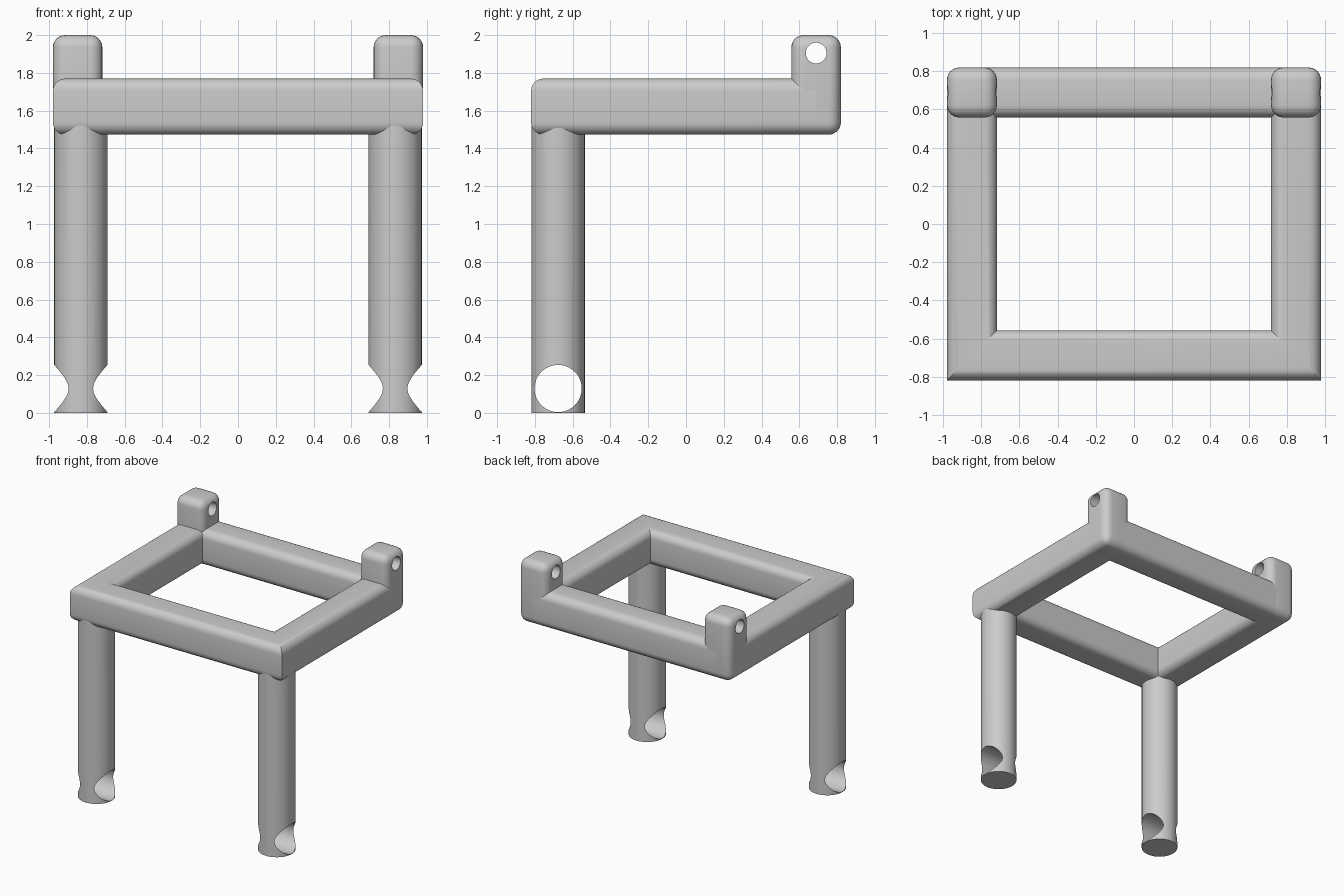
import bpy
import bmesh
import math
from mathutils import Vector, Matrix

cube = bpy.data.objects.get("Cube")
if cube:
    bpy.data.objects.remove(cube, do_unlink=True)

# Overall dimensions
HALF_X, HALF_Y = 0.98, 0.82
BAR_W, Z_LOW, Z_TOP, POST_TOP = 0.262, 1.473, 1.77, 2.0
ROUND = 0.065
CX, CY = HALF_X - BAR_W / 2, HALF_Y - BAR_W / 2
LEG_X, LEG_Y, LEG_R = 0.832, -0.677, 0.141

grey = bpy.data.materials.new("plain grey")
grey.use_nodes = True
colour = (0.6, 0.6, 0.6, 1)
grey.diffuse_color = colour
grey.node_tree.nodes["Principled BSDF"].inputs["Base Color"].default_value = colour


def make_object(name, bm):
    bmesh.ops.recalc_face_normals(bm, faces=bm.faces)
    mesh = bpy.data.meshes.new(name)
    bm.to_mesh(mesh)
    bm.free()
    obj = bpy.data.objects.new(name, mesh)
    bpy.context.collection.objects.link(obj)
    mesh.materials.append(grey)
    return obj


def activate(obj):
    bpy.ops.object.select_all(action='DESELECT')
    obj.select_set(True)
    bpy.context.view_layer.objects.active = obj


def smooth(obj):
    activate(obj)
    bpy.ops.object.shade_smooth_by_angle(angle=math.radians(30))


def cylinder(name, centre, radius, length, along_x=False):
    bm = bmesh.new()
    turn = Matrix.Rotation(math.pi / 2, 4, 'Y') if along_x else Matrix()
    bmesh.ops.create_cone(bm, cap_ends=True, segments=64, radius1=radius,
                          radius2=radius, depth=length,
                          matrix=Matrix.Translation(centre) @ turn)
    return make_object(name, bm)


def drill(obj, centre, radius):
    """Cut a round hole running left to right."""
    cutter = cylinder("hole_cutter", centre, radius, 0.6, True)
    mod = obj.modifiers.new("hole", 'BOOLEAN')
    mod.operation = 'DIFFERENCE'
    mod.solver = 'EXACT'
    mod.object = cutter
    activate(obj)
    bpy.ops.object.modifier_apply(modifier=mod.name)
    bpy.data.objects.remove(cutter, do_unlink=True)


def bar_profile(steps=6):
    """Rounded rectangle as (sideways, height) pairs."""
    w, h = BAR_W / 2 - ROUND, (Z_TOP - Z_LOW) / 2 - ROUND
    points = []
    for k, (sx, sz) in enumerate([(1, 1), (-1, 1), (-1, -1), (1, -1)]):
        for i in range(steps + 1):
            a = (k + i / steps) * math.pi / 2
            points.append((sx * w + ROUND * math.cos(a), sz * h + ROUND * math.sin(a)))
    return points


def swept_bar(name, path):
    """Sweep the bar profile along a flat path with mitred corners."""
    bm = bmesh.new()
    path = [Vector(p) for p in path]
    middle = (Z_LOW + Z_TOP) / 2
    rings = []
    for i, p in enumerate(path):
        dirs = [(path[j + 1] - path[j]).normalized()
                for j in (i - 1, i) if 0 <= j < len(path) - 1]
        normals = [Vector((d.y, -d.x)) for d in dirs]
        side = sum(normals, Vector((0, 0))) / len(normals)
        side /= side.length_squared
        rings.append([bm.verts.new((p.x + side.x * u, p.y + side.y * u, middle + v))
                      for u, v in bar_profile()])
    for a, b in zip(rings, rings[1:]):
        for i in range(len(a)):
            j = (i + 1) % len(a)
            bm.faces.new((a[i], a[j], b[j], b[i]))
    bm.faces.new(rings[0])
    bm.faces.new(rings[-1])
    obj = make_object(name, bm)
    smooth(obj)


# Horizontal frame: mitred front and sides, plus the back bar
swept_bar("front_and_side_rails", [(-CX, CY), (-CX, -CY), (CX, -CY), (CX, CY)])
swept_bar("back_rail", [(-CX, CY), (CX, CY)])

for label, s in (("left", 1), ("right", -1)):
    # Rounded back post with a small cross hole near its top
    bm = bmesh.new()
    bmesh.ops.create_cube(bm, size=1)
    bmesh.ops.scale(bm, vec=(BAR_W, BAR_W, POST_TOP - Z_LOW), verts=bm.verts)
    bmesh.ops.translate(bm, vec=(s * CX, CY, (POST_TOP + Z_LOW) / 2), verts=bm.verts)
    bmesh.ops.bevel(bm, geom=bm.edges[:], offset=ROUND, segments=6,
                    profile=0.5, affect='EDGES')
    post = make_object(label + "_back_post", bm)
    drill(post, (s * CX, CY, 1.905), 0.055)
    smooth(post)

    # Round front leg with a wide cross hole at the foot
    top = Z_LOW + 0.15
    leg = cylinder(label + "_front_leg", (s * LEG_X, LEG_Y, top / 2), LEG_R, top)
    drill(leg, (s * LEG_X, LEG_Y, 0.129), 0.125)
    smooth(leg)
